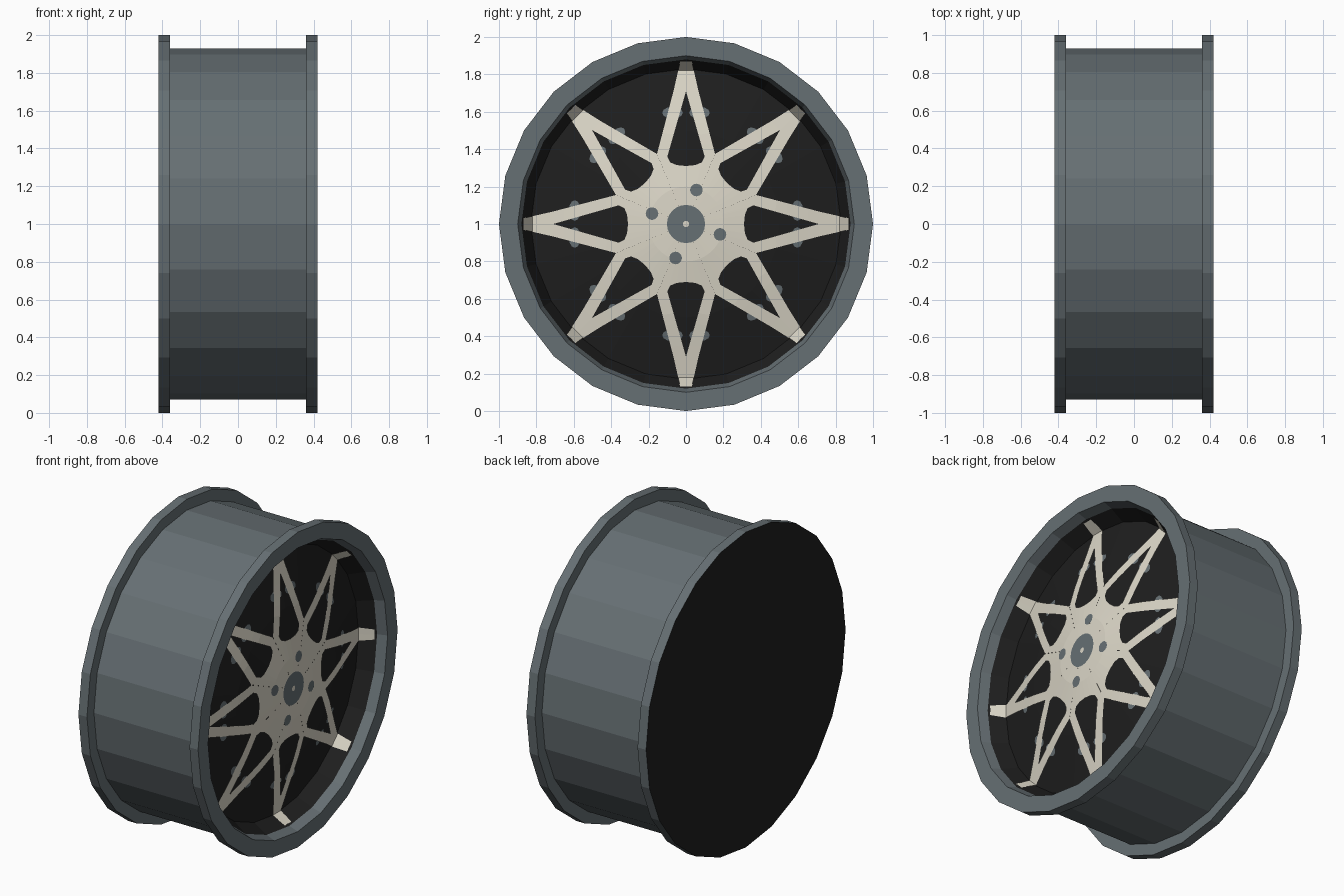
import bpy
from math import sin, cos, pi, hypot, atan2, radians, sqrt

if "Cube" in bpy.data.objects:
    bpy.data.objects.remove(bpy.data.objects["Cube"])

SIDES = 24


def material(name, *srgb):
    color = [c ** 2.2 for c in srgb] + [1]
    m = bpy.data.materials.new(name)
    m.use_nodes = True
    m.diffuse_color = color
    m.node_tree.nodes["Principled BSDF"].inputs["Base Color"].default_value = color
    return m


grey = material("steel_grey", 0.40, 0.435, 0.45)
black = material("soft_black", 0.14, 0.14, 0.14)
cream = material("cream_paint", 0.86, 0.84, 0.78)


def add_object(name, verts, faces, mat):
    mesh = bpy.data.meshes.new(name)
    mesh.from_pydata(verts, [], faces)
    mesh.validate()
    mesh.materials.append(mat)
    obj = bpy.data.objects.new(name, mesh)
    obj.location.z = 1
    bpy.context.collection.objects.link(obj)
    return obj


def revolve(name, profile, mat):
    """Turn (x, radius) points around the axle."""
    verts, faces, rings = [], [], []
    for x, r in profile:
        count = SIDES if r else 1
        start = len(verts)
        verts += [(x, r * sin(2 * pi * j / SIDES), r * cos(2 * pi * j / SIDES))
                  for j in range(count)]
        rings.append([start + j % count for j in range(SIDES)])
    for a, b in zip(rings, rings[1:]):
        for j in range(SIDES):
            k = (j + 1) % SIDES
            face = [a[j], b[j], b[k], a[k]]
            faces.append(list(dict.fromkeys(face)))
    return add_object(name, verts, faces, mat)


# Rim barrel with two flanges, closed back, dished front
dish_profile = [(0.36, 0.88), (0.265, 0.83), (0.335, 0.5), (0.378, 0.2), (0.385, 0)]
revolve("rim", [(-0.42, 1), (-0.36, 1), (-0.36, 0.93), (0.36, 0.93),
                (0.36, 1), (0.42, 1), (0.42, 0.9), (0.36, 0.88)], grey)
revolve("back_cover", [(-0.42, 0), (-0.42, 1)], black)
revolve("dish", dish_profile, black)


def on_dish(u, v, lift):
    """Place a flat point on the dish, raised by lift."""
    r = hypot(u, v)
    for (x1, r1), (x0, r0) in zip(dish_profile, dish_profile[1:]):
        if r >= r0:
            slope = (x1 - x0) / (r1 - r0)
            return (x0 + slope * (r - r0) + lift * sqrt(1 + slope ** 2), u, v)


def plate(name, polygons, lift, mat):
    verts, faces = [], []
    for poly in polygons:
        area = sum(a[0] * b[1] - a[1] * b[0] for a, b in zip(poly, poly[1:] + poly[:1]))
        ordered = poly if area > 0 else poly[::-1]
        faces.append(range(len(verts), len(verts) + len(poly)))
        verts += [on_dish(u, v, lift) for u, v in ordered]
    return add_object(name, verts, faces, mat)


def around(polygons, count=8):
    """Mirror about the spoke axis and repeat around the axle."""
    result = []
    for i in range(count):
        c, s = cos(2 * pi * i / count), sin(2 * pi * i / count)
        for side in (1, -1):
            result += [[(u * c - v * side * s, u * s + v * side * c) for u, v in p]
                       for p in polygons]
    return result


def ellipse(cu, cv, ru, rv, n=12):
    return [(cu + ru * cos(2 * pi * i / n), cv + rv * sin(2 * pi * i / n)) for i in range(n)]


def lerp(a, b, t):
    return (a[0] + (b[0] - a[0]) * t, a[1] + (b[1] - a[1]) * t)


# Half of one spoke: one leg from the hub to the tip, bent up the dish wall
stations = [((0.36, 0.1), (0.375, 0.155)), ((0.71, 0), (0.71, 0.067)),
            ((0.82, 0), (0.82, 0.042)), ((0.868, 0), (0.868, 0.032))]
leg = []
for (a, b), (c, d) in zip(stations, stations[1:]):
    n = 6 if c[0] < 0.8 else 1
    for i in range(n):
        t, k = i / n, (i + 1) / n
        leg.append([lerp(a, c, t), lerp(b, d, t), lerp(b, d, k), lerp(a, c, k)])
plate("spokes", around(leg), 0.006, cream)

# Hub out to the rounded window bases
edge = [(0.31, 0), (0.315, 0.05), (0.33, 0.085), (0.36, 0.1), (0.375, 0.155)]
ring = [(0.2 * cos(atan2(v, u)), 0.2 * sin(atan2(v, u))) for u, v in edge]
hub = []
for i in range(len(edge) - 1):
    hub += [[ring[i], edge[i], edge[i + 1], ring[i + 1]], [(0, 0), ring[i], ring[i + 1]]]
plate("hub", around(hub), 0.006, cream)

# Rivets showing either side of each leg
plate("rivets", around([ellipse(0.595, 0.072, 0.032, 0.055)]), 0.003, grey)

# Centre cap and lug holes
plate("centre_cap", [ellipse(0, 0, 0.102, 0.102, 24)], 0.009, grey)
lugs = [radians(73 + 90 * i) for i in range(4)]
plate("lug_holes", [ellipse(0.19 * cos(a), 0.19 * sin(a), 0.034, 0.034) for a in lugs],
      0.009, grey)
